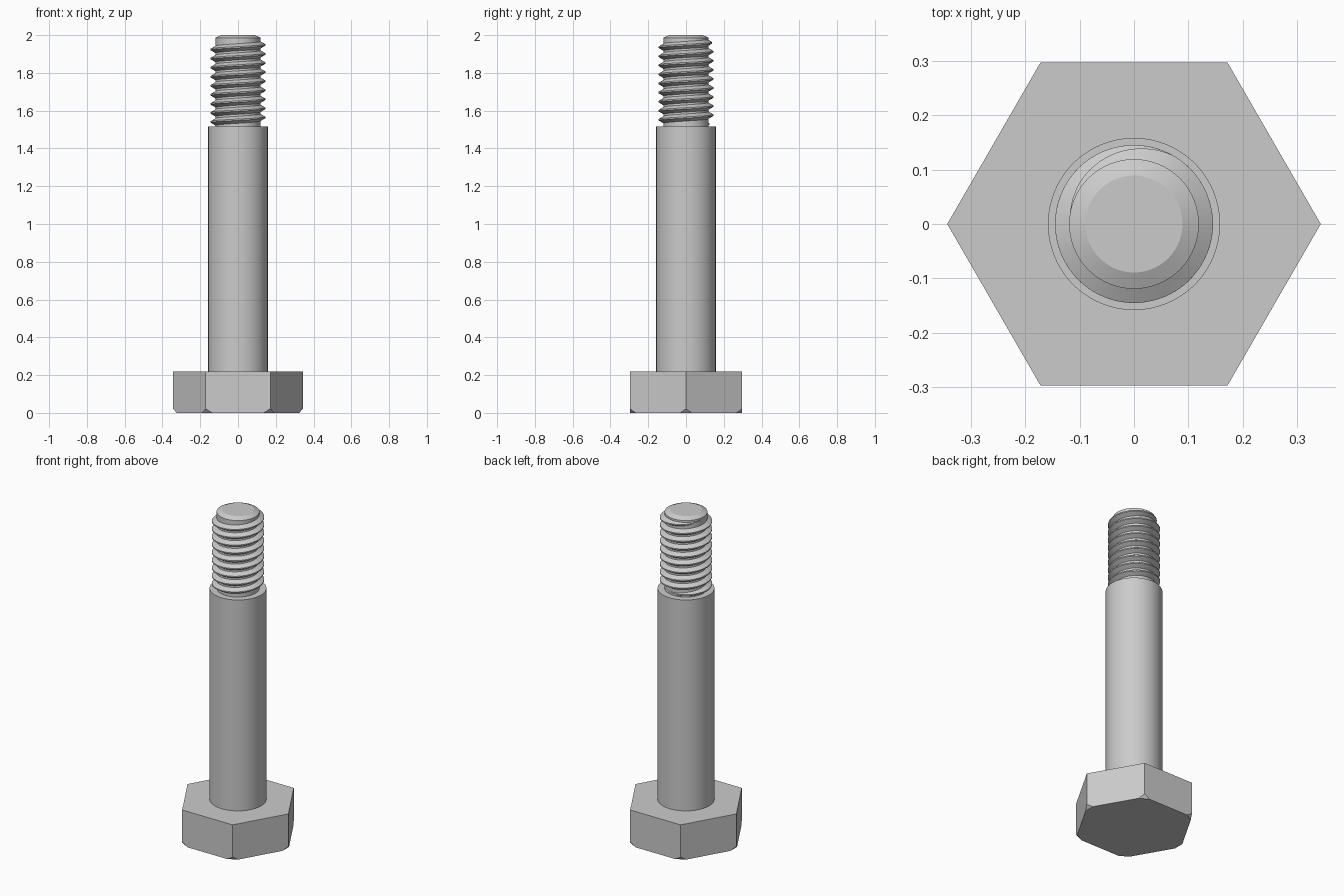
import bpy, bmesh
from math import cos, sin, pi, radians
from mathutils import Vector

cube = bpy.data.objects.get("Cube")
if cube:
    bpy.data.objects.remove(cube)

STEEL = (0.6, 0.6, 0.6, 1.0)
steel = bpy.data.materials.new("grey steel")
steel.use_nodes = True
steel.diffuse_color = STEEL
steel.node_tree.nodes["Principled BSDF"].inputs["Base Color"].default_value = STEEL


def finish(bm, name, smooth_angle=None):
    bmesh.ops.recalc_face_normals(bm, faces=bm.faces)
    mesh = bpy.data.meshes.new(name)
    bm.to_mesh(mesh)
    bm.free()
    mesh.materials.append(steel)
    obj = bpy.data.objects.new(name, mesh)
    bpy.context.collection.objects.link(obj)
    if smooth_angle:
        bpy.ops.object.select_all(action='DESELECT')
        obj.select_set(True)
        bpy.context.view_layer.objects.active = obj
        bpy.ops.object.shade_smooth_by_angle(angle=radians(smooth_angle))
    return obj


def skin(bm, rings, closed):
    """Join successive rings of verts with quads and cap both ends."""
    n = len(rings[0])
    for a, b in zip(rings, rings[1:]):
        for i in range(n if closed else n - 1):
            j = (i + 1) % n
            bm.faces.new((a[i], a[j], b[j], b[i]))
    bm.faces.new(rings[0])
    bm.faces.new(rings[-1])


def lathe(name, profile, segments=96):
    bm = bmesh.new()
    rings = [[bm.verts.new((r * cos(2 * pi * i / segments),
                            r * sin(2 * pi * i / segments), z))
              for i in range(segments)] for r, z in profile]
    skin(bm, rings, True)
    return finish(bm, name, 25)


# Hexagonal head, with its six lower corners cut off at a slant
HEAD_R, HEAD_H = 0.343, 0.22
bm = bmesh.new()
rings = [[bm.verts.new((HEAD_R * cos(k * pi / 3), HEAD_R * sin(k * pi / 3), z))
          for k in range(6)] for z in (0, HEAD_H)]
skin(bm, rings, True)
for k in range(6):
    out = Vector((cos(k * pi / 3), sin(k * pi / 3), 0))
    normal = out * 0.022 + Vector((0, 0, -0.018))
    cut = bmesh.ops.bisect_plane(
        bm, geom=bm.verts[:] + bm.edges[:] + bm.faces[:],
        plane_co=out * HEAD_R + Vector((0, 0, 0.022)),
        plane_no=normal, clear_outer=True)
    edges = [e for e in cut["geom_cut"] if isinstance(e, bmesh.types.BMEdge)]
    bmesh.ops.contextual_create(bm, geom=edges)
finish(bm, "hex_head")

# Plain shank and the threaded core with its chamfered tip
CORE_R, CREST_R, SHANK_TOP = 0.119, 0.145, 1.516
lathe("shank", [(0.158, HEAD_H), (0.158, SHANK_TOP)])
lathe("threaded_core", [(CORE_R, SHANK_TOP - 0.01), (CORE_R, 1.986), (0.089, 2.0)])

# Right-handed helical thread, fading into the core at both ends
PITCH, STEPS, CREST_Z = 0.048, 72, 1.948
START, END = -8.8, 0.47
bm = bmesh.new()
rings = []
count = round((END - START) * STEPS)
for i in range(count + 1):
    turn = START + (END - START) * i / count
    fade = max(0.02, min(1, (turn - START) / 0.3, (END - turn) / 0.3))
    angle, mid = 2 * pi * turn, CREST_Z + PITCH * turn
    crest = CORE_R + (CREST_R - CORE_R) * fade
    flank = 0.0035 + 0.0155 * fade
    section = [(CORE_R - 0.002, -flank - 0.001), (crest, -0.0035),
               (crest, 0.0035), (CORE_R - 0.002, flank + 0.001)]
    rings.append([bm.verts.new((r * cos(angle), r * sin(angle), mid + dz))
                  for r, dz in section])
skin(bm, rings, True)
finish(bm, "screw_thread", 30)
